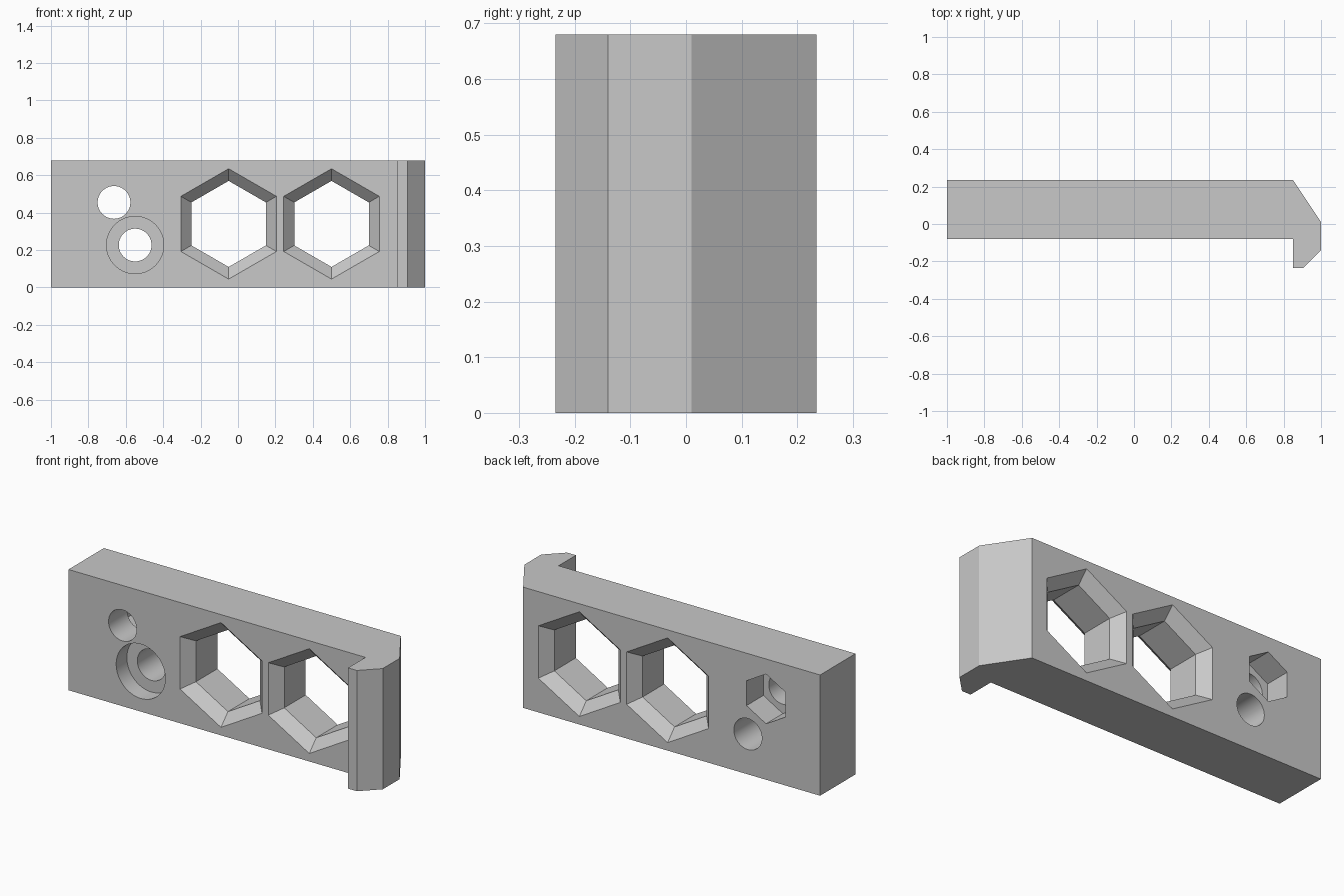
import bpy, bmesh, math

cube = bpy.data.objects.get("Cube")
if cube:
    bpy.data.objects.remove(cube, do_unlink=True)

FRONT, BACK, HEIGHT = -0.08, 0.235, 0.68
OUT = 0.1  # cutter overshoot beyond the faces

grey = bpy.data.materials.new("plain grey")
grey.use_nodes = True
colour = (0.58, 0.58, 0.58, 1)
grey.diffuse_color = colour
grey.node_tree.nodes["Principled BSDF"].inputs["Base Color"].default_value = colour


def make_object(name, bm):
    bmesh.ops.recalc_face_normals(bm, faces=bm.faces)
    mesh = bpy.data.meshes.new(name)
    bm.to_mesh(mesh)
    bm.free()
    mesh.materials.append(grey)
    obj = bpy.data.objects.new(name, mesh)
    bpy.context.collection.objects.link(obj)
    return obj


def cutter(name, x, z, sides, rings):
    """Stack of polygon rings (y, radius) along the depth axis, points up."""
    bm = bmesh.new()
    loops = []
    for y, r in rings:
        angles = [2 * math.pi * i / sides for i in range(sides)]
        loops.append([bm.verts.new((x + r * math.sin(a), y, z + r * math.cos(a)))
                      for a in angles])
    for a, b in zip(loops, loops[1:]):
        for i in range(sides):
            j = (i + 1) % sides
            bm.faces.new((a[i], a[j], b[j], b[i]))
    bm.faces.new(loops[0])
    bm.faces.new(loops[-1])
    obj = make_object(name, bm)
    obj.hide_render = True
    return obj


# Bar with hooked end, extruded upward from its plan outline
outline = [(-1, FRONT), (0.85, FRONT), (0.85, -0.235), (0.905, -0.235),
           (1, -0.14), (1, 0.01), (0.85, BACK), (-1, BACK)]
bm = bmesh.new()
base = bm.faces.new([bm.verts.new((x, y, 0)) for x, y in outline])
top = bmesh.ops.extrude_face_region(bm, geom=[base])
bmesh.ops.translate(bm, vec=(0, 0, HEIGHT),
                    verts=[v for v in top["geom"] if isinstance(v, bmesh.types.BMVert)])
bar = make_object("hooked_bar", bm)

# Hexagonal windows, flared at both faces
wide, narrow, flare = 0.295, 0.23, 0.062
window = [(FRONT - OUT, wide), (FRONT, wide), (FRONT + flare, narrow),
          (BACK - flare, narrow), (BACK, wide), (BACK + OUT, wide)]
cutters = [cutter("window_cutter", x, HEIGHT / 2, 6, window) for x in (-0.05, 0.5)]

# Upper bolt hole with hexagonal nut recess at the back
through = [(FRONT - OUT, 0.0875), (BACK + OUT, 0.0875)]
cutters.append(cutter("upper_hole_cutter", -0.663, 0.455, 64, through))
cutters.append(cutter("nut_recess_cutter", -0.663, 0.455, 6,
                      [(BACK - 0.15, 0.14), (BACK + OUT, 0.14)]))

# Lower bolt hole with round counterbore at the front
cutters.append(cutter("lower_hole_cutter", -0.55, 0.227, 64, through))
cutters.append(cutter("counterbore_cutter", -0.55, 0.227, 64,
                      [(FRONT - OUT, 0.153), (FRONT + 0.095, 0.153)]))

# Cut every opening, then drop the cutters
bpy.ops.object.select_all(action="DESELECT")
bpy.context.view_layer.objects.active = bar
bar.select_set(True)
for c in cutters:
    mod = bar.modifiers.new(c.name, "BOOLEAN")
    mod.operation = "DIFFERENCE"
    mod.solver = "EXACT"
    mod.object = c
    bpy.ops.object.modifier_apply(modifier=mod.name)
    bpy.data.objects.remove(c, do_unlink=True)

bpy.ops.object.shade_smooth_by_angle(angle=math.radians(20))
